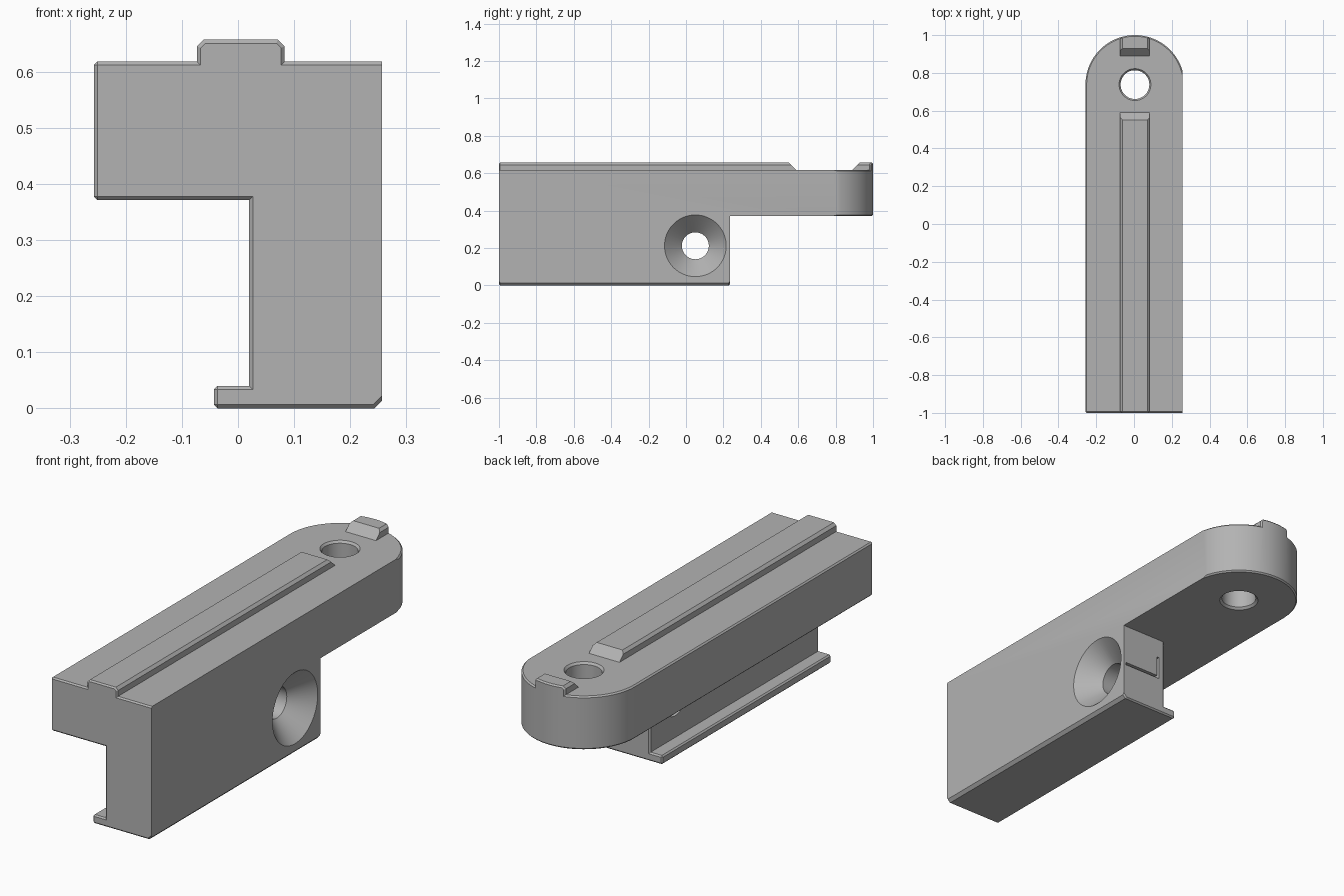
import bpy, bmesh, math
from mathutils import Vector

cube = bpy.data.objects.get("Cube")
if cube:
    bpy.data.objects.remove(cube, do_unlink=True)

RIGHT, LEFT = 0.257, -0.257       # side walls
TOP, SHELF, WEB_END = 0.618, 0.371, 0.235
MID = 0.005                       # centre of rail, nose and hole
CHAMFER = 0.007


def make_object(name, bm):
    bmesh.ops.recalc_face_normals(bm, faces=bm.faces)
    mesh = bpy.data.meshes.new(name)
    bm.to_mesh(mesh)
    bm.free()
    obj = bpy.data.objects.new(name, mesh)
    bpy.context.scene.collection.objects.link(obj)
    return obj


def prism(name, points, axis, start, end):
    """Extrude a 2D profile along one axis; the other two take the points."""
    bm = bmesh.new()
    verts = []
    for a, b in points:
        co = [a, b]
        co.insert(axis, start)
        verts.append(bm.verts.new(co))
    face = bm.faces.new(verts)
    new = bmesh.ops.extrude_face_region(bm, geom=[face])["geom"]
    shift = Vector((0, 0, 0))
    shift[axis] = end - start
    bmesh.ops.translate(bm, vec=shift, verts=[v for v in new if isinstance(v, bmesh.types.BMVert)])
    return make_object(name, bm)


def box(name, x, y, z):
    return prism(name, [(x[0], y[0]), (x[1], y[0]), (x[1], y[1]), (x[0], y[1])], 2, *z)


def bore(name, stations, axis, centre, sides=64):
    """Round cutter from (position, radius) stations along an axis."""
    bm = bmesh.new()
    rings = []
    for pos, radius in stations:
        ring = []
        for i in range(sides):
            t = math.tau * i / sides
            co = [centre[0] + radius * math.cos(t), centre[1] + radius * math.sin(t)]
            co.insert(axis, pos)
            ring.append(bm.verts.new(co))
        rings.append(ring)
    for low, high in zip(rings, rings[1:]):
        for i in range(sides):
            j = (i + 1) % sides
            bm.faces.new((low[i], low[j], high[j], high[i]))
    bm.faces.new(rings[0])
    bm.faces.new(rings[-1])
    return make_object(name, bm)


def combine(obj, tools, operation="DIFFERENCE"):
    """Apply booleans and remove the helpers."""
    for tool in tools:
        tool.hide_render = True
        mod = obj.modifiers.new("cut", "BOOLEAN")
        mod.operation, mod.object, mod.solver = operation, tool, "EXACT"
        bpy.context.view_layer.update()
        graph = bpy.context.evaluated_depsgraph_get()
        mesh = bpy.data.meshes.new_from_object(obj.evaluated_get(graph))
        obj.modifiers.clear()
        obj.data = mesh
        bpy.data.objects.remove(tool, do_unlink=True)


# Long cross-section: top rail, wide head, web and bottom lip
section = [(-0.4, TOP), (-0.4, SHELF), (0.02, SHELF), (0.02, 0.04), (-0.043, 0.04),
           (-0.043, 0), (0.243, 0), (RIGHT, 0.014), (RIGHT, TOP)]
rail_half, rail_top, rail_cut = 0.078, 0.657, 0.012
section += [(MID + rail_half, TOP), (MID + rail_half, rail_top - rail_cut),
            (MID + rail_half - rail_cut, rail_top), (MID - rail_half + rail_cut, rail_top),
            (MID - rail_half, rail_top - rail_cut), (MID - rail_half, TOP)]
body = prism("clamp_bar", section, 1, -1, 1.1)

# Rounded nose in plan
nose_r = MID - LEFT
nose_y = 1 - nose_r
plan = [(LEFT, -1.1), (MID + nose_r, -1.1)]
plan += [(MID + nose_r * math.cos(math.pi * i / 48), nose_y + nose_r * math.sin(math.pi * i / 48))
         for i in range(49)]
combine(body, [prism("plan_helper", plan, 2, -0.2, 0.9)], "INTERSECT")

# Shorten the web, and split the rail from the nose tab with sloped ends
combine(body, [
    box("web_cutter", (-0.5, 0.5), (WEB_END, 1.2), (-0.2, SHELF)),
    prism("rail_gap_cutter", [(0.59, TOP), (0.89, TOP), (0.97, TOP + 0.08), (0.51, TOP + 0.08)],
          0, -0.5, 0.5),
])

# Fine chamfer on all outer edges apart from the flat +x side
bm = bmesh.new()
bm.from_mesh(body.data)
bmesh.ops.remove_doubles(bm, verts=bm.verts, dist=0.0002)
bmesh.ops.dissolve_limit(bm, angle_limit=math.radians(1), verts=bm.verts, edges=bm.edges)


def wants_chamfer(edge):
    if len(edge.link_faces) != 2 or edge.calc_face_angle_signed() < math.radians(60):
        return False
    if all(v.co.x > RIGHT - 0.001 for v in edge.verts):
        return False
    mid = (edge.verts[0].co + edge.verts[1].co) / 2
    return not (mid.z > TOP + 0.005 and -0.99 < mid.y < 0.97)


bm.normal_update()
bmesh.ops.bevel(bm, geom=[e for e in bm.edges if wants_chamfer(e)], offset=CHAMFER,
                offset_type="OFFSET", segments=1, affect="EDGES", clamp_overlap=True)
bm.to_mesh(body.data)
bm.free()

# Pivot hole with eased rims, countersunk side hole, thin angled slot in the web end
hole_r, rim = 0.076, 0.01
screw_r, sink_r = 0.072, 0.165
combine(body, [
    bore("pivot_cutter", [(SHELF - 0.05, hole_r + rim + 0.05), (SHELF + rim, hole_r),
                          (TOP - rim, hole_r), (TOP + 0.05, hole_r + rim + 0.04)],
         2, (MID, nose_y)),
    bore("screw_cutter", [(-0.02, screw_r), (RIGHT - sink_r + screw_r, screw_r),
                          (RIGHT + 0.02, sink_r + 0.02)], 0, (0.05, 0.212)),
    box("slot_cutter", (0.05, 0.245), (WEB_END - 0.03, 0.3), (0.172, 0.184)),
    box("slot_cutter_upright", (0.05, 0.062), (WEB_END - 0.03, 0.3), (0.172, 0.28)),
])

# Single grey material
grey = bpy.data.materials.new("light_grey")
grey.use_nodes = True
colour = (0.45, 0.45, 0.45, 1)
grey.diffuse_color = colour
grey.node_tree.nodes["Principled BSDF"].inputs["Base Color"].default_value = colour
body.data.materials.clear()
body.data.materials.append(grey)
for poly in body.data.polygons:
    poly.material_index = 0

bpy.ops.object.select_all(action="DESELECT")
body.select_set(True)
bpy.context.view_layer.objects.active = body
bpy.ops.object.shade_smooth_by_angle(angle=math.radians(25))
